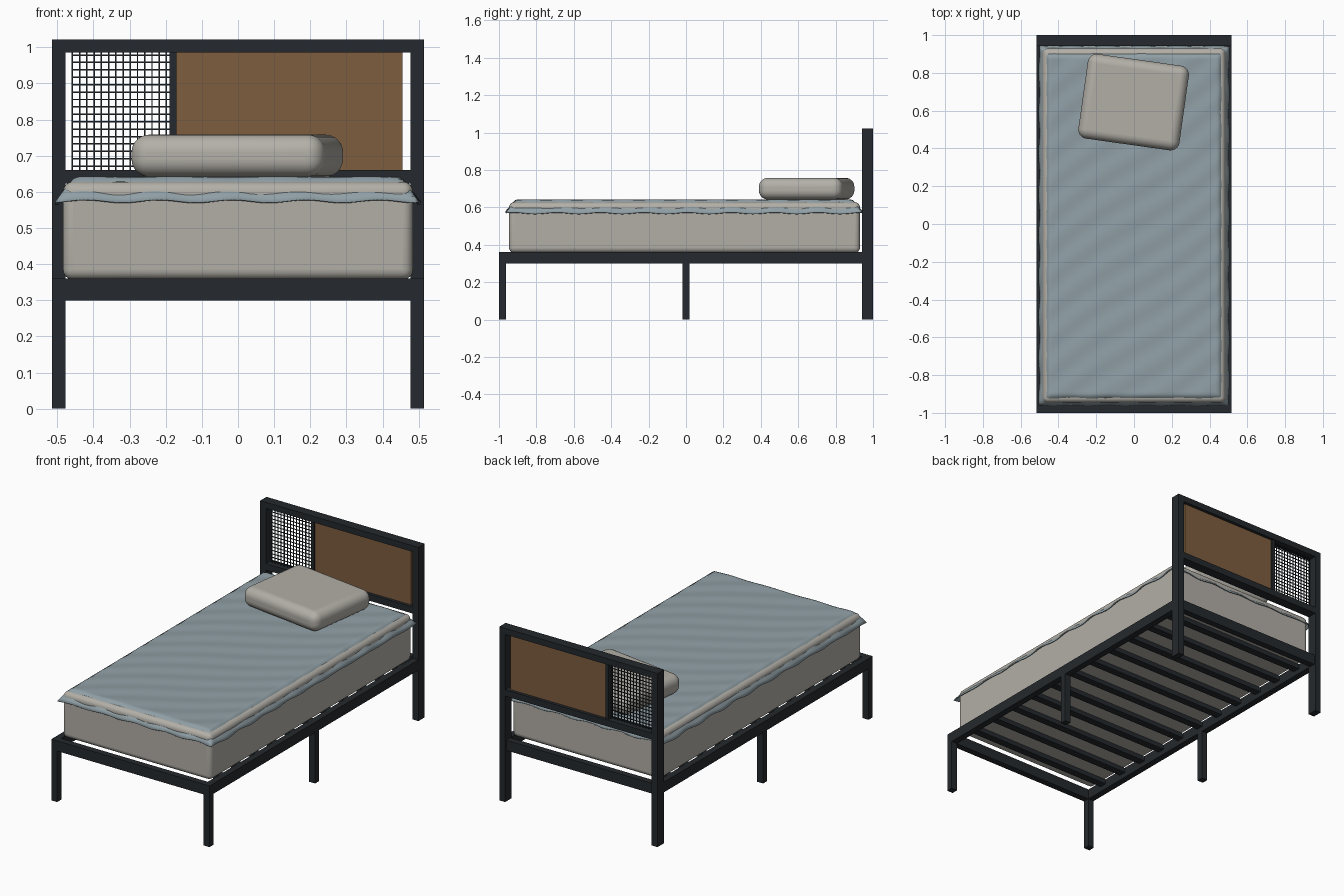
import bpy, bmesh, math
from math import sin, radians

if "Cube" in bpy.data.objects:
    bpy.data.objects.remove(bpy.data.objects["Cube"])


def material(name, rgb):
    m = bpy.data.materials.new(name)
    m.diffuse_color = (*rgb, 1)
    m.use_nodes = True
    m.node_tree.nodes["Principled BSDF"].inputs["Base Color"].default_value = m.diffuse_color
    return m


METAL = material("dark_metal", (0.018, 0.022, 0.026))
WOOD = material("brown_wood", (0.21, 0.11, 0.05))
LINEN = material("linen", (0.45, 0.43, 0.39))
BLUE = material("blue_fabric", (0.28, 0.35, 0.38))


def finish(bm, name, mat):
    bmesh.ops.recalc_face_normals(bm, faces=bm.faces)
    me = bpy.data.meshes.new(name)
    bm.to_mesh(me)
    bm.free()
    me.materials.append(mat)
    ob = bpy.data.objects.new(name, me)
    bpy.context.collection.objects.link(ob)
    return ob


def add_box(bm, x, y, z):
    """Add a box given (min, max) pairs to a bmesh."""
    vs = bmesh.ops.create_cube(bm, size=1)["verts"]
    for v in vs:
        for i, (a, b) in enumerate((x, y, z)):
            v.co[i] = (a + b) / 2 + v.co[i] * (b - a)


def box(name, x, y, z, mat=METAL):
    bm = bmesh.new()
    add_box(bm, x, y, z)
    return finish(bm, name, mat)


def smooth(ob):
    bpy.ops.object.select_all(action='DESELECT')
    ob.select_set(True)
    bpy.context.view_layer.objects.active = ob
    bpy.ops.object.shade_smooth_by_angle(angle=radians(40))


def soften(ob, width, segments=6):
    b = ob.modifiers.new("soft_edges", 'BEVEL')
    b.width, b.segments = width, segments
    smooth(ob)


W, IN = 0.515, 0.477          # outer and inner half width of the frame
HY = (0.942, 1.0)             # headboard depth

# Legs, posts and side rails, left and right
for side, s in (("left", -1), ("right", 1)):
    x = tuple(sorted((s * IN, s * W)))
    box(f"{side}_head_post", x, HY, (0, 1.022))
    box(f"{side}_front_leg", x, (-1, -0.962), (0, 0.36))
    box(f"{side}_middle_leg", x, (-0.019, 0.019), (0, 0.30))
    box(f"{side}_side_rail", x, (-0.962, 0.942), (0.30, 0.36))

# Cross rails
box("foot_rail", (-IN, IN), (-1, -0.962), (0.30, 0.36))
box("head_rail", (-IN, IN), (0.952, 0.99), (0.30, 0.36))

# Slats
for i in range(11):
    y = -0.835 + i * 0.167
    box(f"slat_{i + 1}", (-IN, IN), (y - 0.022, y + 0.022), (0.33, 0.357))

# Headboard bars and wood panel
box("headboard_top_bar", (-IN, IN), HY, (0.986, 1.022))
box("headboard_lower_bar", (-IN, IN), HY, (0.623, 0.661))
box("headboard_divider", (-0.19, -0.17), (0.95, 0.992), (0.661, 0.986))
box("headboard_panel", (-0.17, 0.455), (0.96, 0.982), (0.661, 0.986), WOOD)

# Wire mesh panel
bm = bmesh.new()
r = 0.002
for i in range(14):
    x = -0.458 + i * 0.02
    add_box(bm, (x - r, x + r), (0.968, 0.972), (0.661, 0.986))
for i in range(16):
    z = 0.671 + i * 0.0205
    add_box(bm, (-0.46, -0.19), (0.971, 0.975), (z - r, z + r))
finish(bm, "wire_mesh", METAL)

# Mattress
soften(box("mattress", (-0.484, 0.484), (-0.946, 0.93), (0.357, 0.628), LINEN), 0.028)

# Blanket: rippled top with a flared wavy skirt
bm = bmesh.new()
bmesh.ops.create_grid(bm, x_segments=84, y_segments=156, size=1)
hx, hy, cy = 0.502, 0.951, -0.01
for v in bm.verts:
    x, y = v.co.x * hx, v.co.y * hy
    d = min(hx - abs(x), hy - abs(y))
    t = min(d / 0.052, 1)
    ripple = 0.0016 * sin(38 * (y - 0.75 * x) + 1.5 * sin(5 * x))
    wave = 0.004 * sin(31 * x + 2) + 0.004 * sin(27 * y + 1)
    v.co = (x + 0.003 * sin(29 * y) * (1 - t), y + cy + 0.003 * sin(33 * x) * (1 - t),
            0.572 + 0.067 * t + ripple * t + wave * (1 - t))
blanket = finish(bm, "blanket", BLUE)
sol = blanket.modifiers.new("thickness", 'SOLIDIFY')
sol.thickness, sol.offset = 0.004, 0
smooth(blanket)

# Pillow
pillow = box("pillow", (-0.27, 0.27), (-0.226, 0.226), (-0.058, 0.058), LINEN)
pillow.location = (-0.002, 0.645, 0.7)
pillow.rotation_euler.z = radians(-8)
soften(pillow, 0.048, 8)
